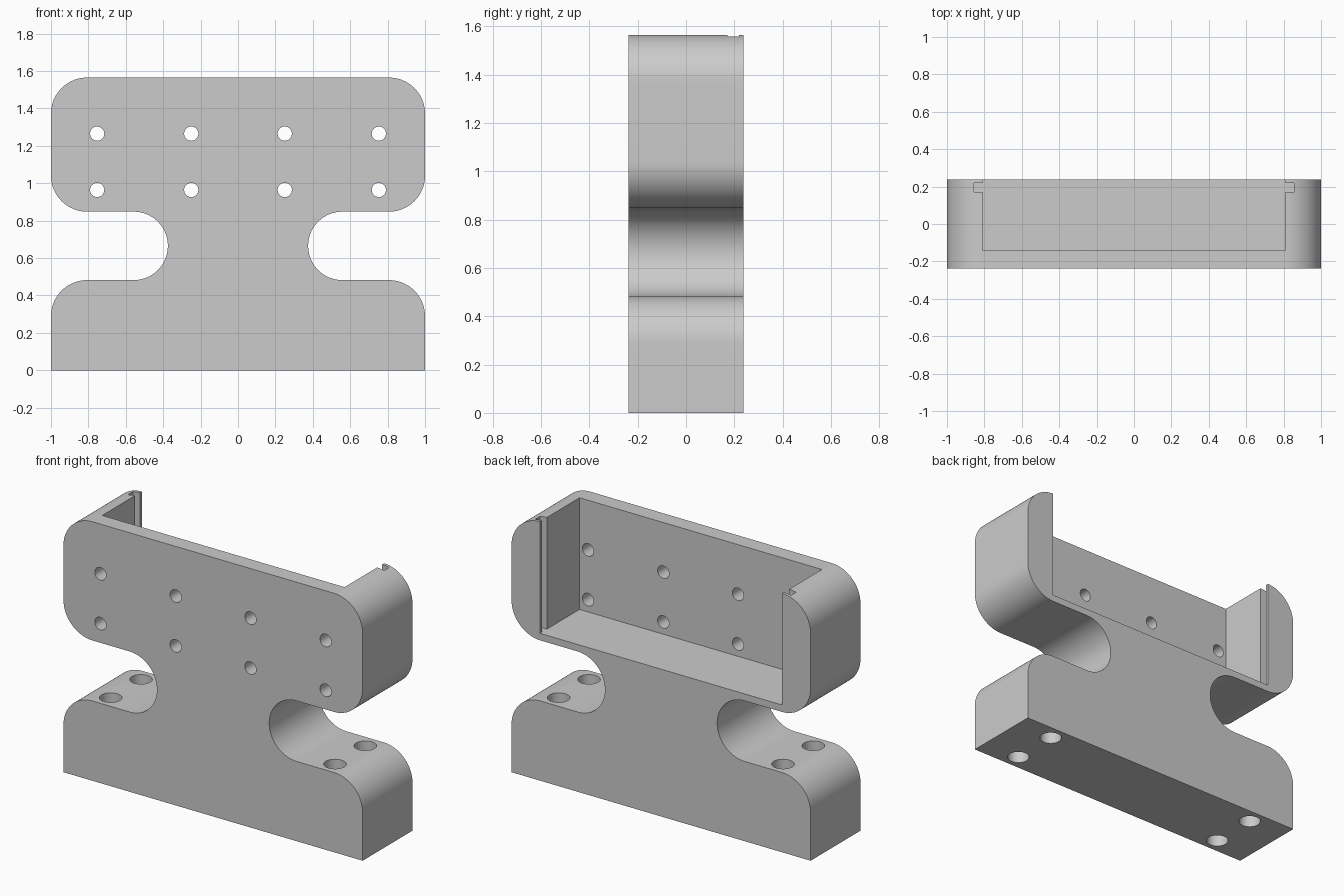
import bpy, bmesh, math
from mathutils import Matrix

old = bpy.data.objects.get("Cube")
if old:
    bpy.data.objects.remove(old, do_unlink=True)

HALF_DEPTH = 0.238
TOP = 1.565
CORNER = 0.193      # radius of the outer corners
NECK = 0.183        # radius of the side notches
LEDGE, UNDERSIDE = 0.482, 0.848

grey = bpy.data.materials.new("light_grey")
grey.use_nodes = True
colour = (0.6, 0.6, 0.6, 1)
grey.diffuse_color = colour
grey.node_tree.nodes["Principled BSDF"].inputs["Base Color"].default_value = colour


def make_object(name, bm):
    bmesh.ops.recalc_face_normals(bm, faces=bm.faces)
    mesh = bpy.data.meshes.new(name)
    bm.to_mesh(mesh)
    bm.free()
    mesh.materials.append(grey)
    obj = bpy.data.objects.new(name, mesh)
    bpy.context.collection.objects.link(obj)
    return obj


def arc(cx, cz, radius, start, end, steps=20):
    angles = [math.radians(start + (end - start) * i / steps) for i in range(steps + 1)]
    return [(cx + radius * math.cos(a), cz + radius * math.sin(a)) for a in angles]


def add_box(bm, x0, x1, y0, y1, z0, z1):
    place = Matrix.Translation(((x0 + x1) / 2, (y0 + y1) / 2, (z0 + z1) / 2))
    size = Matrix.Diagonal((abs(x1 - x0), y1 - y0, z1 - z0, 1))
    bmesh.ops.create_cube(bm, size=1, matrix=place @ size)


def add_cylinder(bm, x, y, z, radius, length, turn=0):
    place = Matrix.Translation((x, y, z)) @ Matrix.Rotation(turn, 4, 'X')
    bmesh.ops.create_cone(bm, cap_ends=True, segments=40, radius1=radius,
                          radius2=radius, depth=length, matrix=place)


def cut(target, name, bm):
    cutter = make_object(name, bm)
    cutter.hide_render = True
    mod = target.modifiers.new(name, 'BOOLEAN')
    mod.operation = 'DIFFERENCE'
    mod.solver = 'EXACT'
    mod.object = cutter
    bpy.context.view_layer.objects.active = target
    bpy.ops.object.modifier_apply(modifier=name)
    bpy.data.objects.remove(cutter, do_unlink=True)


# Bracket body: right half of the outline, mirrored and extruded in depth
inner = 1 - CORNER
half = [(1, 0)]
half += arc(inner, LEDGE - CORNER, CORNER, 0, 90)
half += arc(0.375 + NECK, (LEDGE + UNDERSIDE) / 2, NECK, 270, 90, 32)
half += arc(inner, UNDERSIDE + CORNER, CORNER, -90, 0)
half += arc(inner, TOP - CORNER, CORNER, 0, 90)
outline = half + [(-x, z) for x, z in reversed(half)]

bm = bmesh.new()
face = bm.faces.new([bm.verts.new((x, -HALF_DEPTH, z)) for x, z in outline])
extruded = bmesh.ops.extrude_face_region(bm, geom=[face])
moved = [v for v in extruded["geom"] if isinstance(v, bmesh.types.BMVert)]
bmesh.ops.translate(bm, verts=moved, vec=(0, 2 * HALF_DEPTH, 0))
body = make_object("bracket_body", bm)

# Pocket open to the back and top
FLOOR = 0.89
bm = bmesh.new()
add_box(bm, -0.81, 0.81, -0.14, 0.5, FLOOR, 2)
cut(body, "pocket_cutter", bm)

# Slide-in grooves in the pocket side walls
for side in (-1, 1):
    bm = bmesh.new()
    add_box(bm, side * 0.75, side * 0.856, 0.172, 0.22, FLOOR, 2)
    cut(body, "groove_cutter", bm)

# Screw holes through the front plate
bm = bmesh.new()
for x in (-0.753, -0.25, 0.25, 0.753):
    for z in (0.964, 1.265):
        add_cylinder(bm, x, -0.2, z, 0.038, 0.3, math.pi / 2)
cut(body, "screw_hole_cutter", bm)

# Mounting holes down through the feet
bm = bmesh.new()
for x in (-0.75, 0.75):
    for y in (-0.145, 0.145):
        add_cylinder(bm, x, y, 0.25, 0.062, 0.7)
cut(body, "mounting_hole_cutter", bm)

# Smooth curves, sharp edges
bpy.ops.object.select_all(action='DESELECT')
body.select_set(True)
bpy.context.view_layer.objects.active = body
bpy.ops.object.shade_smooth_by_angle(angle=math.radians(30))
